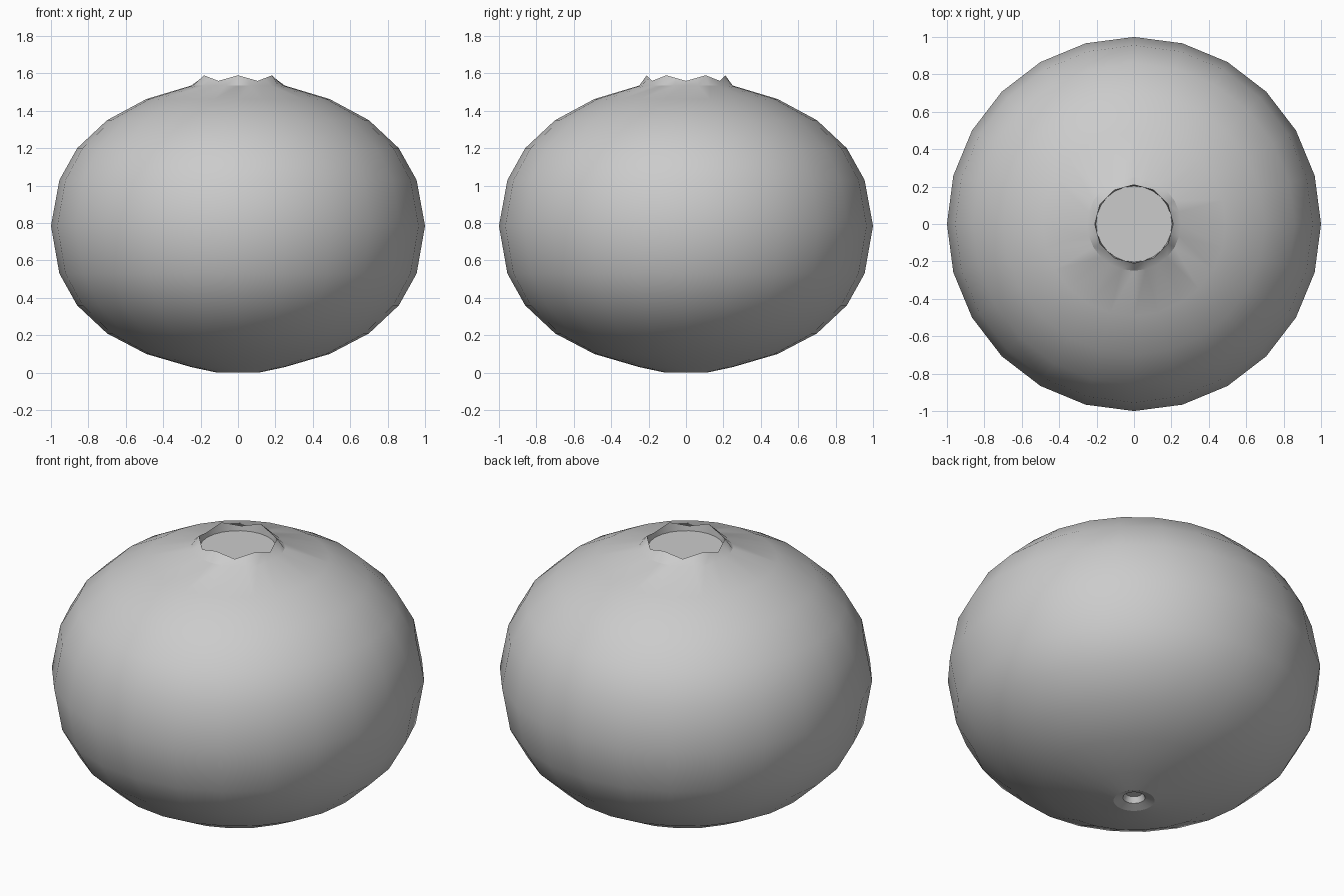
import bpy, bmesh
from math import sin, cos, pi, radians

if "Cube" in bpy.data.objects:
    bpy.data.objects.remove(bpy.data.objects["Cube"])

N = 24

# Body profile (radius, height), from the bottom dimple up to the crown base
profile = [(0.045, 0.05), (0.06, 0.018), (0.11, 0.0), (0.25, 0.03), (0.49, 0.10),
           (0.70, 0.21), (0.86, 0.36), (0.955, 0.53), (1.0, 0.785),
           (0.955, 1.03), (0.86, 1.20), (0.70, 1.35), (0.49, 1.463), (0.25, 1.535)]

bm = bmesh.new()


def ring(radius, height):
    return [bm.verts.new((radius * cos(2 * pi * i / N), radius * sin(2 * pi * i / N), height))
            for i in range(N)]


def bridge(a, b):
    for i in range(N):
        j = (i + 1) % N
        bm.faces.new((a[i], a[j], b[j], b[i]))


# Skin
rings = [ring(r, z) for r, z in profile]
for a, b in zip(rings, rings[1:]):
    bridge(a, b)
bm.faces.new(rings[0][::-1])

# Crown: twelve-sided rim with six points, starting at 90 degrees
rim = []
for i in range(N):
    a = 2 * pi * i / N
    r = 0.21 if i % 2 == 0 else 0.21 * cos(pi / 12)
    z = (1.56, 1.575, 1.59, 1.575)[i % 4]
    rim.append(bm.verts.new((r * cos(a), r * sin(a), z)))
bridge(rings[-1], rim)

# Sunken crown floor
floor = ring(0.203, 1.535)
bridge(rim, floor)
bm.faces.new(floor)

bmesh.ops.recalc_face_normals(bm, faces=bm.faces)
mesh = bpy.data.meshes.new("berry")
bm.to_mesh(mesh)
bm.free()
berry = bpy.data.objects.new("berry", mesh)
bpy.context.collection.objects.link(berry)
bpy.context.view_layer.objects.active = berry
berry.select_set(True)
bpy.ops.object.shade_smooth_by_angle(angle=radians(30))
